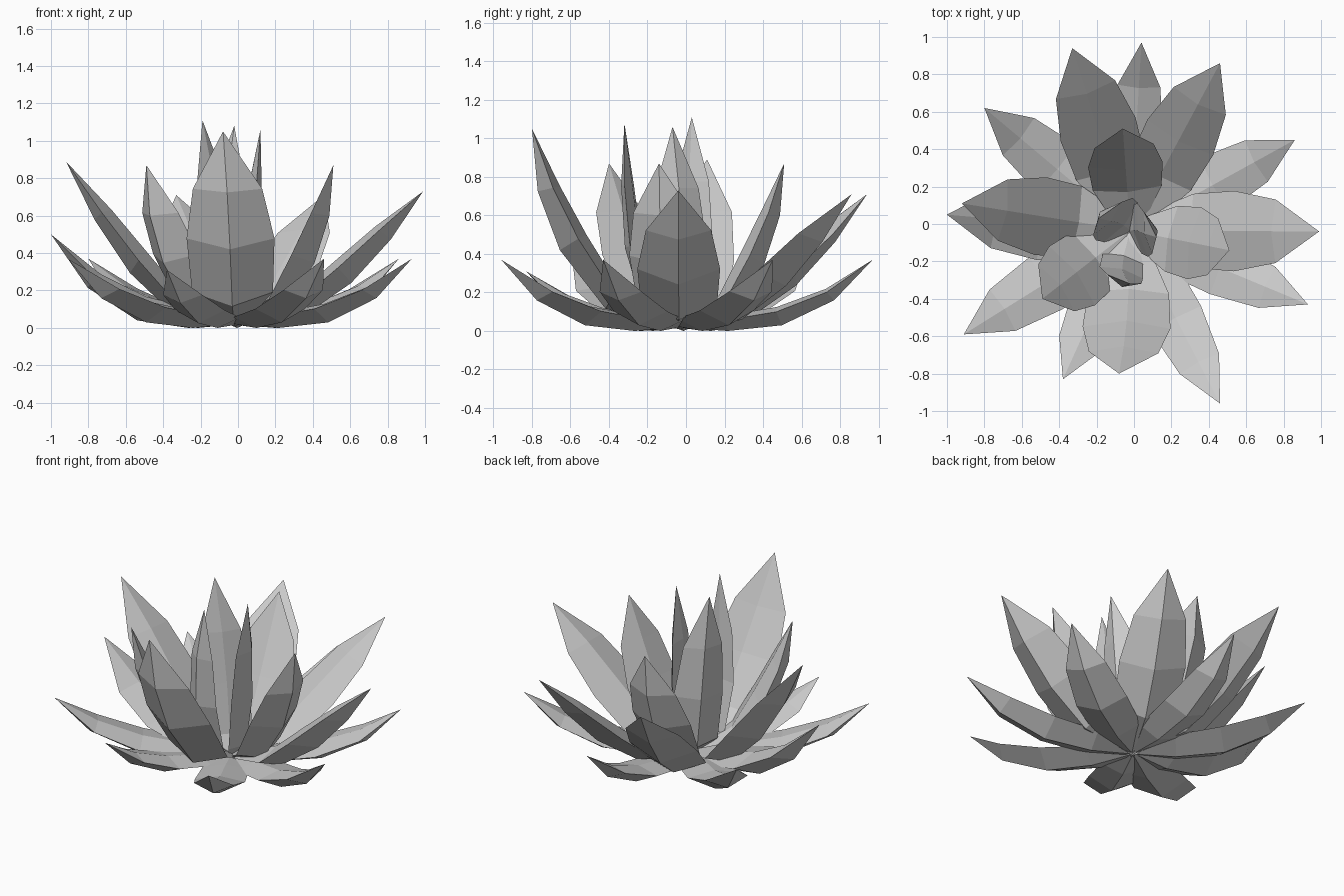
import bpy, bmesh
from math import radians
from mathutils import Matrix, Vector

cube = bpy.data.objects.get("Cube")
if cube:
    bpy.data.objects.remove(cube)

grey = bpy.data.materials.new("petal_grey")
grey.use_nodes = True
colour = (0.6, 0.6, 0.6, 1)
grey.diffuse_color = colour
grey.node_tree.nodes["Principled BSDF"].inputs["Base Color"].default_value = colour

CENTRE = Vector((-0.02, -0.035, 0))
WIDTHS = (0.25, 0.92, 1.0, 0.79, 0)     # half width along the petal
FOLDS = (0.25, 0.42, 0.5, 0.46, 0)      # rise of the side edges over the keel
RIDGE = 0.18                            # rise of the inner midline over the edges

# Keel curves: fractions of tip reach and tip height
KEELS = {
    "outer": ((0, 0.05), (0.25, 0), (0.53, 0.08), (0.8, 0.43), (1, 1)),
    "middle": ((0, 0.02), (0.36, 0.08), (0.62, 0.33), (0.83, 0.65), (1, 1)),
    "tall": ((0, 0.01), (0.5, 0.11), (0.81, 0.4), (0.96, 0.69), (1, 1)),
    "heart": ((0, 0.01), (0.7, 0.1), (1.05, 0.4), (1.1, 0.7), (1, 1)),
}


def petal(kind, number, tip, half_width, turn=0):
    """A solid pointed petal, keeled outside and nearly flat inside.
    A turned petal faces away from its tip's direction, and its tip sways back."""
    to_tip = Vector((tip[0], tip[1], 0)) - CENTRE
    out = Matrix.Rotation(radians(turn), 3, "Z") @ to_tip.normalized()
    side = Vector((-out.y, out.x, 0))
    up = Vector((0, 0, 1))
    reach, sway = to_tip.dot(out), to_tip.dot(side)
    keel = [Vector((r * reach, z * tip[2])) for r, z in KEELS[kind]]
    bm = bmesh.new()
    rows = []
    for i, p in enumerate(keel):
        along = (keel[min(i + 1, 4)] - keel[max(i - 1, 0)]).normalized()
        w = WIDTHS[i] * half_width
        mid = CENTRE + out * p.x + up * p.y + side * sway * (p.y / tip[2]) ** 2
        inward = (up * along.x - out * along.y) * w
        edge = mid + inward * FOLDS[i]
        if w:
            points = (edge - side * w, mid, edge + side * w, edge + inward * RIDGE)
        else:
            points = (mid,)
        rows.append([bm.verts.new(q) for q in points])
    for a, b in zip(rows, rows[1:]):
        for k in range(4):
            n = (k + 1) % 4
            if len(b) == 1:
                bm.faces.new((a[k], b[0], a[n]))
            else:
                bm.faces.new((a[k], b[k], b[n], a[n]))
    bm.faces.new(rows[0])
    bmesh.ops.recalc_face_normals(bm, faces=bm.faces)
    name = f"{kind}_petal_{number}"
    mesh = bpy.data.meshes.new(name)
    bm.to_mesh(mesh)
    bm.free()
    mesh.materials.append(grey)
    bpy.context.collection.objects.link(bpy.data.objects.new(name, mesh))


# Tip position, half width and turn of each petal, ring by ring
RINGS = {
    "outer": [((0.04, 0.97, 0.37), 0.145), ((0.86, 0.45, 0.37), 0.16),
              ((0.93, -0.43, 0.37), 0.15), ((0.46, -0.96, 0.37), 0.15),
              ((-0.38, -0.83, 0.31), 0.145), ((-0.91, -0.59, 0.37), 0.165),
              ((-0.8, 0.62, 0.37), 0.165), ((-1.0, 0.05, 0.5), 0.2)],
    "middle": [((-0.33, 0.94, 0.71), 0.21), ((0.46, 0.86, 0.71), 0.2),
               ((0.99, -0.04, 0.73), 0.215), ((-0.92, 0.11, 0.89), 0.21)],
    "tall": [((-0.08, -0.8, 1.05), 0.235, 3), ((-0.06, 0.51, 0.87), 0.2),
             ((-0.49, -0.4, 0.87), 0.2), ((0.51, -0.14, 0.87), 0.195)],
    "heart": [((-0.19, 0.03, 1.11), 0.15, -20), ((0.12, -0.07, 1.06), 0.145, 25),
              ((-0.02, -0.32, 1.08), 0.12, -15)],
}
for kind, petals in RINGS.items():
    for number, details in enumerate(petals, 1):
        petal(kind, number, *details)
